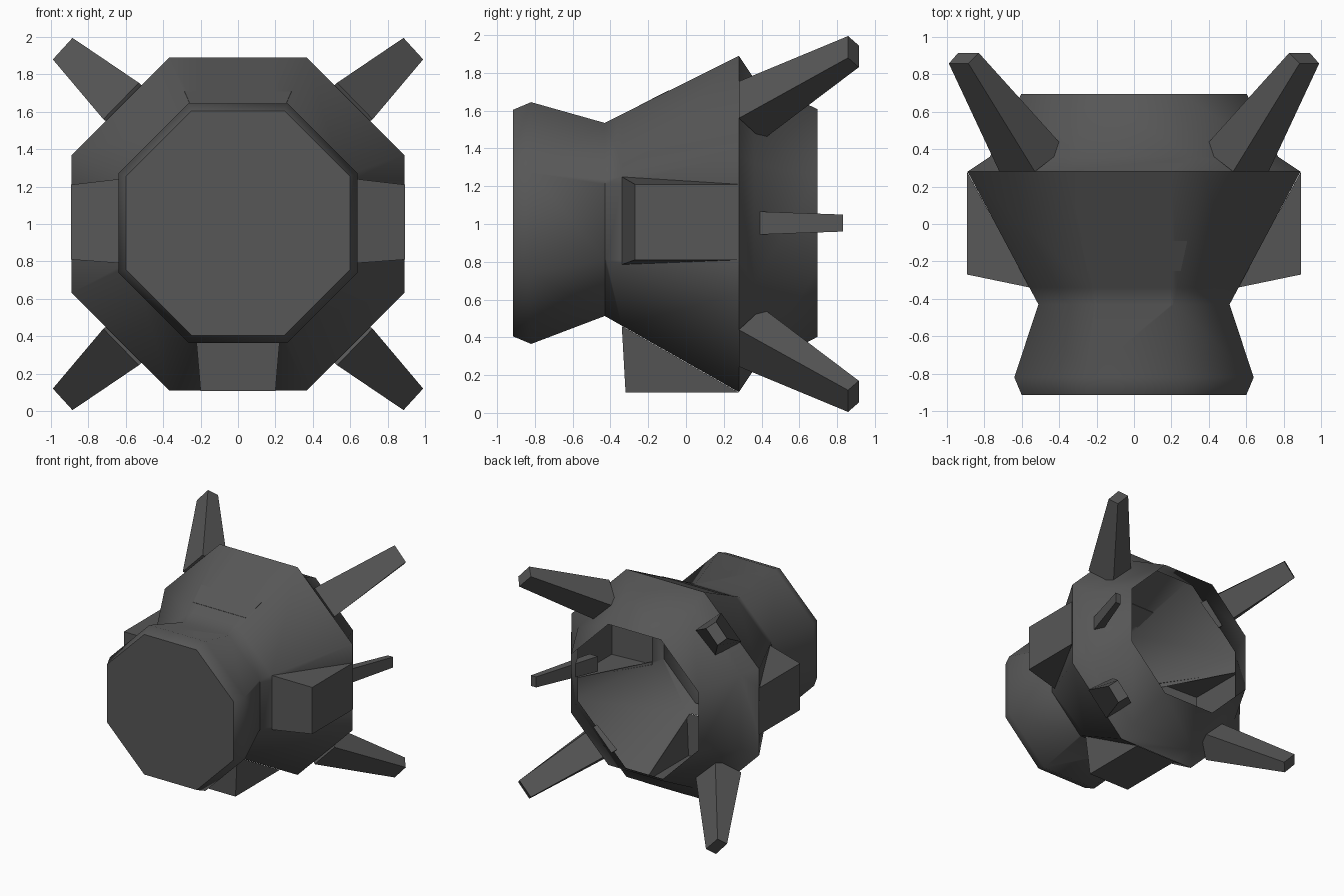
import bpy, bmesh, math

if "Cube" in bpy.data.objects:
    bpy.data.objects.remove(bpy.data.objects["Cube"])

# One flat dark grey
grey = bpy.data.materials.new("dark grey")
grey.diffuse_color = (0.095, 0.095, 0.095, 1)
grey.use_nodes = True
grey.node_tree.nodes["Principled BSDF"].inputs["Base Color"].default_value = grey.diffuse_color


def finish(name, bm, smooth=False):
    bmesh.ops.recalc_face_normals(bm, faces=bm.faces)
    me = bpy.data.meshes.new(name)
    bm.to_mesh(me)
    bm.free()
    me.materials.append(grey)
    ob = bpy.data.objects.new(name, me)
    bpy.context.collection.objects.link(ob)
    if smooth:
        bpy.ops.object.select_all(action='DESELECT')
        ob.select_set(True)
        bpy.context.view_layer.objects.active = ob
        bpy.ops.object.shade_smooth_by_angle(angle=math.radians(45.5))
    return ob


def loft(name, a, b):
    """Closed four-sided bar between two quads."""
    bm = bmesh.new()
    va = [bm.verts.new(p) for p in a]
    vb = [bm.verts.new(p) for p in b]
    bm.faces.new(va)
    bm.faces.new(vb)
    for i in range(4):
        j = (i + 1) % 4
        bm.faces.new((va[i], va[j], vb[j], vb[i]))
    return finish(name, bm)


def wedge(name, front_in, front_out, back):
    """Housing on the cone, open on the inside: each argument is a pair of points."""
    bm = bmesh.new()
    i0, i1 = [bm.verts.new(p) for p in front_in]
    o0, o1 = [bm.verts.new(p) for p in front_out]
    b0, b1 = [bm.verts.new(p) for p in back]
    for f in ((i0, i1, o1, o0), (o0, o1, b1, b0), (i0, o0, b0), (i1, b1, o1)):
        bm.faces.new(f)
    return finish(name, bm)


# Hull: octagonal rings (y, apothem, centre height), open at the back
rings = [(-0.915, 0.60, 1.005), (-0.82, 0.64, 1.005), (-0.43, 0.511, 1.024),
         (0.28, 0.89, 1.0), (0.36, 0.77, 1.0), (0.695, 0.603, 1.005)]
bm = bmesh.new()
loops = []
for y, ap, cz in rings:
    r = ap / math.cos(math.pi / 8)
    angs = [math.pi / 8 + k * math.pi / 4 for k in range(8)]
    loops.append([bm.verts.new((r * math.cos(t), y, cz + r * math.sin(t))) for t in angs])
bm.faces.new(loops[0])
for la, lb in zip(loops, loops[1:]):
    for i in range(8):
        j = (i + 1) % 8
        bm.faces.new((la[i], la[j], lb[j], lb[i]))
bmesh.ops.recalc_face_normals(bm, faces=bm.faces)


# Openings in the cone behind the three housings
def in_cone(f):
    return -0.43 < f.calc_center_median().y < 0.28


for co, no in (((0, -0.34, 0), (0, 1, 0)), ((0, 0, 0.81), (0, 0, 1)), ((0, 0, 1.21), (0, 0, 1)),
               ((-0.2, 0, 0), (1, 0, 0)), ((0.2, 0, 0), (1, 0, 0))):
    faces = [f for f in bm.faces if in_cone(f)]
    geom = list({e for f in faces for e in f.edges}) + list({v for f in faces for v in f.verts}) + faces
    bmesh.ops.bisect_plane(bm, geom=geom, plane_co=co, plane_no=no)
doomed = []
for f in bm.faces:
    c = f.calc_center_median()
    if in_cone(f) and c.y > -0.33:
        if (abs(c.x) > 0.5 and 0.81 < c.z < 1.21) or (abs(c.x) < 0.2 and c.z < 0.5):
            doomed.append(f)
bmesh.ops.delete(bm, geom=doomed, context='FACES')
finish("hull", bm, smooth=True)

# Side housings
for s, side in ((1, "right"), (-1, "left")):
    wedge(side + "_housing",
          [(s * 0.555, -0.34, 0.785), (s * 0.555, -0.34, 1.25)],
          [(s * 0.893, -0.27, 0.81), (s * 0.893, -0.27, 1.21)],
          [(s * 0.893, 0.28, 0.81), (s * 0.893, 0.28, 1.21)])

# Bottom housing
wedge("bottom_housing",
      [(-0.23, -0.34, 0.46), (0.23, -0.34, 0.46)],
      [(-0.2, -0.32, 0.108), (0.2, -0.32, 0.108)],
      [(-0.2, 0.28, 0.108), (0.2, 0.28, 0.108)])

# Flat window plate on top of the cone
loft("top_window",
     [(-0.25, -0.25, 1.621), (0.25, -0.25, 1.621), (0.285, -0.09, 1.702), (-0.285, -0.09, 1.702)],
     [(-0.25, -0.25, 1.627), (0.25, -0.25, 1.627), (0.285, -0.09, 1.708), (-0.285, -0.09, 1.708)])

# Four swept corner prongs, mirrored left-right and up-down
base = [(0.53, 0.28, 0.755), (0.72, 0.28, 0.56), (0.56, 0.405, 0.445), (0.37, 0.405, 0.61)]
tip = [(0.885, 0.858, 0.995), (0.99, 0.858, 0.88), (0.94, 0.915, 0.83), (0.83, 0.915, 0.945)]
for sx, side in ((1, "right"), (-1, "left")):
    for sz, level in ((1, "upper"), (-1, "lower")):
        a, b = [[(sx * x, y, 1 + sz * z) for x, y, z in q] for q in (base, tip)]
        loft(level + "_" + side + "_prong", a, b)

# Thin spike on the right side only
loft("right_spike",
     [(0.64, 0.28, 0.94), (0.72, 0.28, 0.94), (0.72, 0.28, 1.07), (0.64, 0.28, 1.07)],
     [(0.84, 0.83, 0.96), (0.89, 0.83, 0.96), (0.89, 0.83, 1.05), (0.84, 0.83, 1.05)])
